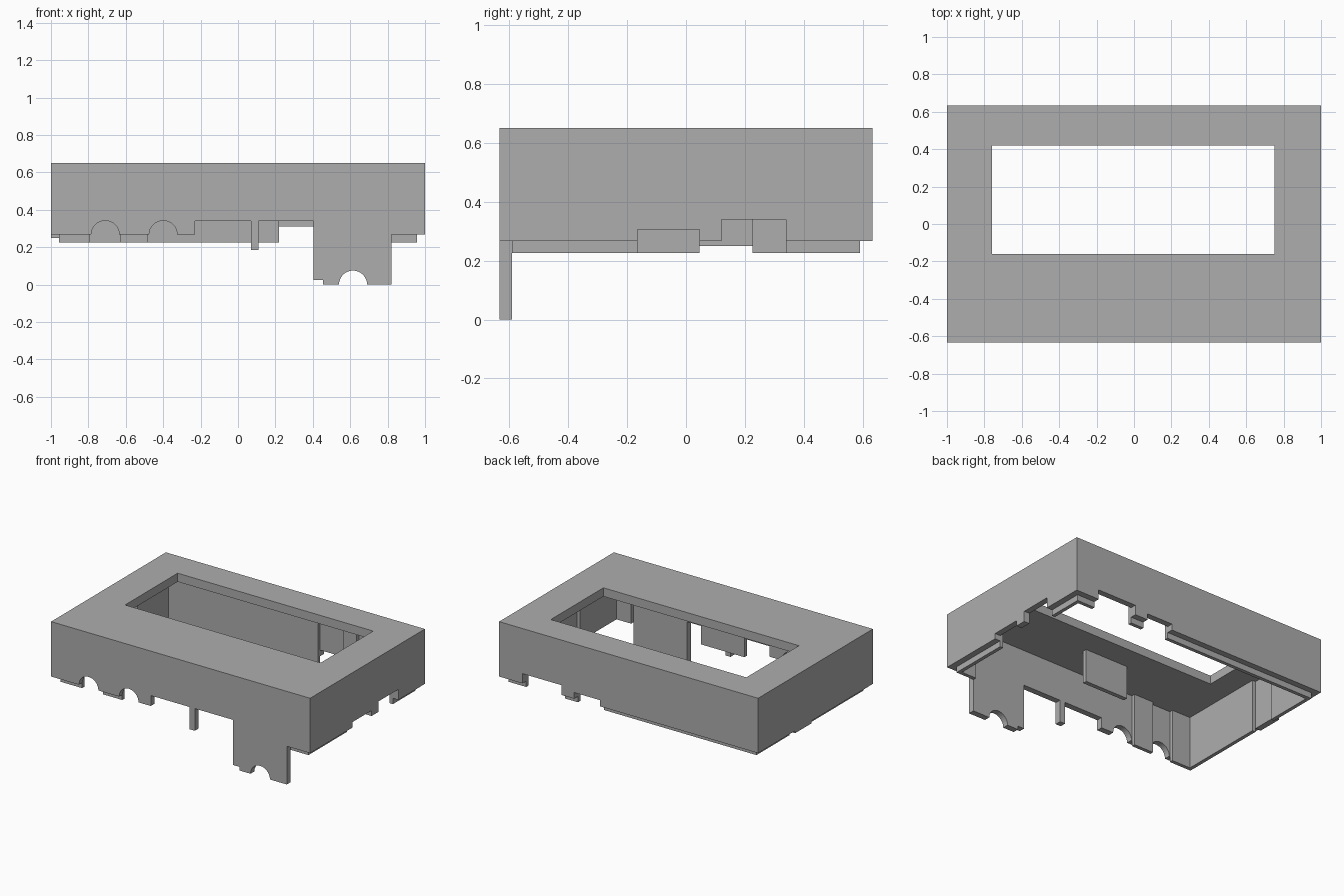
import bpy, bmesh
from math import pi, cos, sin

if "Cube" in bpy.data.objects:
    bpy.data.objects.remove(bpy.data.objects["Cube"])

W, D, H = 1.0, 0.633, 0.65      # half width, half depth, height
WALL, LINER, PLATE = 0.042, 0.025, 0.06
RIM, LIP = 0.267, 0.226         # bottoms of the outer wall and inner liner
CEIL = H - PLATE

grey = bpy.data.materials.new("housing grey")
grey.use_nodes = True
grey.diffuse_color = (0.42, 0.42, 0.42, 1)
grey.node_tree.nodes["Principled BSDF"].inputs["Base Color"].default_value = (0.42, 0.42, 0.42, 1)


def finish(name, bm):
    bmesh.ops.recalc_face_normals(bm, faces=bm.faces)
    mesh = bpy.data.meshes.new(name)
    bm.to_mesh(mesh)
    bm.free()
    mesh.materials.append(grey)
    bpy.context.collection.objects.link(bpy.data.objects.new(name, mesh))


def panel(name, axis, start, thick, outline):
    """Upright sheet: outline of (along, z) extruded across the given axis."""
    bm = bmesh.new()
    place = (lambda a, z: (a, start, z)) if axis == "y" else (lambda a, z: (start, a, z))
    face = bm.faces.new([bm.verts.new(place(a, z)) for a, z in outline])
    out = bmesh.ops.extrude_face_region(bm, geom=[face])
    verts = [g for g in out["geom"] if isinstance(g, bmesh.types.BMVert)]
    bmesh.ops.translate(bm, verts=verts, vec=(0, thick, 0) if axis == "y" else (thick, 0, 0))
    finish(name, bm)


def wall(name, axis, start, half, bottom):
    """Wall with a stepped bottom edge, listed from low to high position."""
    ends = [(-half, RIM)] + bottom + [(half, RIM)]
    panel(name, axis, start, WALL, ends + [(half, CEIL), (-half, CEIL)])


def arch(x, z, r=0.075, n=16):
    return [(x - r * cos(pi * i / n), z + r * sin(pi * i / n)) for i in range(n + 1)]


def notch(a, b, z, base=RIM):
    return [(a, base), (a, z), (b, z), (b, base)]


def liners(name, axis, start, spans):
    for i, (a, b) in enumerate(spans):
        panel(f"{name}_{i + 1}", axis, start, LINER, [(a, LIP), (b, LIP), (b, CEIL), (a, CEIL)])


# Top plate with its window
bm = bmesh.new()
rings = []
for x0, x1, y0, y1 in ((-W, W, -D, D), (-0.76, 0.75, -0.16, 0.42)):
    for z in (CEIL, H):
        rings.append([bm.verts.new((x, y, z)) for x, y in ((x0, y0), (x1, y0), (x1, y1), (x0, y1))])
for a, b in ((0, 1), (1, 3), (3, 2), (2, 0)):
    for i in range(4):
        j = (i + 1) % 4
        bm.faces.new((rings[a][i], rings[a][j], rings[b][j], rings[b][i]))
finish("top_plate", bm)

# Front wall with arches, a narrow peg and the long tab
front = arch(-0.71, RIM) + arch(-0.4, RIM)
front += [(-0.23, RIM), (-0.23, 0.34)] + notch(0.07, 0.11, 0.185, 0.34)
front += [(0.405, 0.34), (0.405, 0.025), (0.455, 0.025), (0.455, 0)]
front += arch(0.615, 0) + [(0.82, 0), (0.82, RIM)]
wall("front_wall", "y", -D, W, front)

# Back and side walls with cable notches
wall("back_wall", "y", D - WALL, W, notch(0.22, 0.42, 0.31) + notch(0.52, 0.82, 0.335))
inner = D - WALL
wall("left_wall", "x", W - WALL, inner, notch(-0.165, 0.045, 0.305) + notch(0.12, 0.34, 0.34))
wall("right_wall", "x", -W, inner, notch(0.045, 0.225, 0.25))

# Inner liners that form the lower lip
ix, iy = W - WALL, D - WALL
liners("front_liner", "y", -iy, [(-ix, -0.79), (-0.63, -0.48), (0.82, ix)])
liners("back_liner", "y", iy - LINER, [(-ix, 0.22), (0.42, 0.52), (0.82, ix)])
sy = iy - LINER
liners("left_liner", "x", ix - LINER, [(-sy, -0.165), (0.34, sy)])
liners("right_liner", "x", -ix, [(-sy, 0.045), (0.225, sy)])

# Short plate hanging under the top
panel("hanging_plate", "y", -0.36, 0.03, [(-0.22, 0.36), (0.115, 0.36), (0.115, CEIL), (-0.22, CEIL)])
